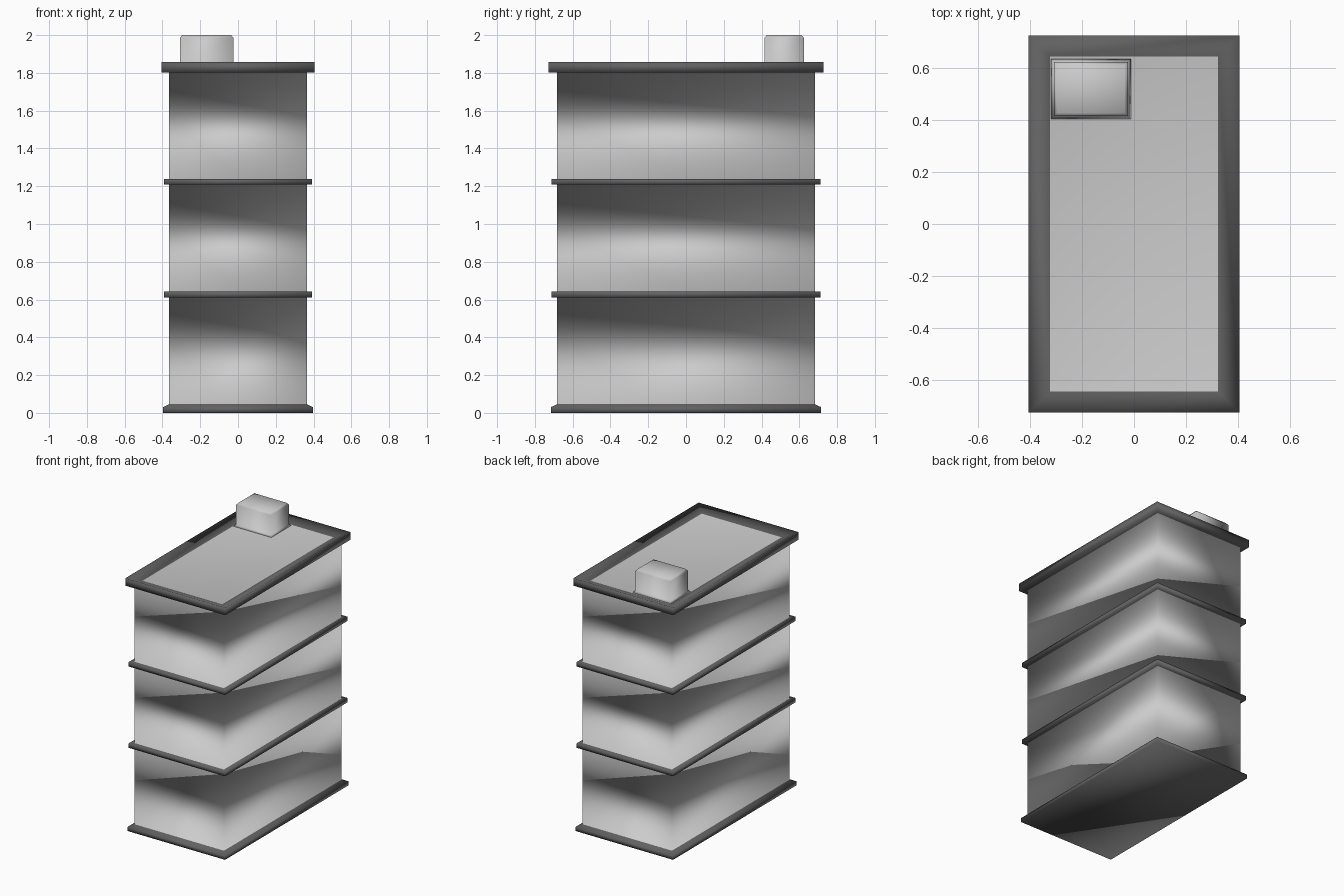
import bpy, bmesh

if "Cube" in bpy.data.objects:
    bpy.data.objects.remove(bpy.data.objects["Cube"])

light = bpy.data.materials.new("wall_grey")
light.diffuse_color = (0.8, 0.8, 0.8, 1)
light.use_nodes = True
light.node_tree.nodes["Principled BSDF"].inputs["Base Color"].default_value = light.diffuse_color
dark = bpy.data.materials.new("dark_trim")
dark.diffuse_color = (0.12, 0.12, 0.12, 1)
dark.use_nodes = True
dark.node_tree.nodes["Principled BSDF"].inputs["Base Color"].default_value = dark.diffuse_color


def stack(name, rings, centre=(0, 0)):
    """Smooth closed solid through rectangular rings (half_x, half_y, z, trim).
    trim = 1 makes the side faces rising from that ring dark; the last
    ring's trim colours the top cap."""
    bm = bmesh.new()
    cx, cy = centre
    loops = [[bm.verts.new((cx + sx * hx, cy + sy * hy, z))
              for sx, sy in ((-1, -1), (1, -1), (1, 1), (-1, 1))]
             for hx, hy, z, _ in rings]
    for a, b, ring in zip(loops, loops[1:], rings):
        for i in range(4):
            j = (i + 1) % 4
            bm.faces.new((a[i], a[j], b[j], b[i])).material_index = ring[3]
    bm.faces.new(loops[0][::-1]).material_index = rings[0][3]
    bm.faces.new(loops[-1]).material_index = rings[-1][3]
    for f in bm.faces:
        f.smooth = True
    me = bpy.data.meshes.new(name)
    bm.to_mesh(me)
    bm.free()
    me.materials.append(light)
    me.materials.append(dark)
    ob = bpy.data.objects.new(name, me)
    bpy.context.collection.objects.link(ob)
    return ob


WX, WY = 0.364, 0.683

# Plinth with a chamfered top edge, then the first wall
rings = [(0.396, 0.716, 0, 1), (0.396, 0.716, 0.03, 1), (WX, WY, 0.046, 0)]
# Ledges between storeys, each followed by the next wall
for z in (0.611, 1.208):
    rings += [(WX, WY, z, 1), (0.392, 0.712, z, 1),
              (0.392, 0.712, z + 0.031, 1), (WX, WY, z + 0.031, 0)]
# Parapet whose top slopes inward to the light roof
rings += [(WX, WY, 1.803, 1), (0.406, 0.727, 1.803, 1),
          (0.406, 0.727, 1.858, 1), (0.324, 0.645, 1.83, 0)]
stack("tower_body", rings)

# Rooftop access box with flared foot and chamfered top
stack("rooftop_box", [(0.155, 0.117, 1.829, 0), (0.142, 0.104, 1.842, 0),
                      (0.142, 0.104, 1.985, 0), (0.13, 0.092, 2.0, 0)],
      centre=(-0.166, 0.52))
